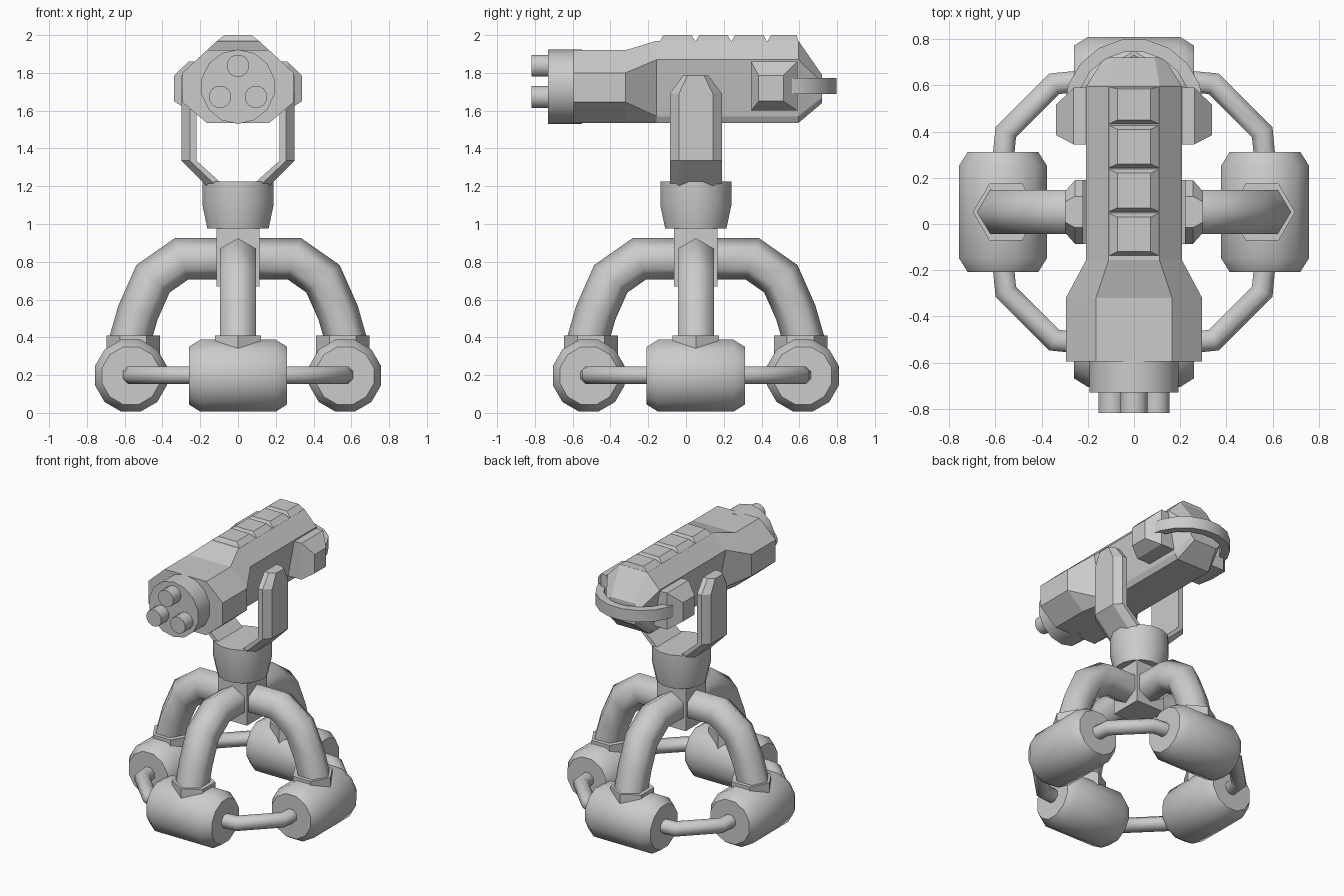
import bpy, bmesh
from math import sin, cos, pi, radians
from mathutils import Vector, Matrix

if "Cube" in bpy.data.objects:
    bpy.data.objects.remove(bpy.data.objects["Cube"])

CY = 0.052                      # y of the turning axis
HUB = Matrix.Translation((0, CY, 0))


def loft(name, rings, smooth=None, matrix=None, closed=True):
    """Skin equal-length rings of points and cap both ends."""
    bm = bmesh.new()
    vs = [[bm.verts.new(p) for p in r] for r in rings]
    n = len(rings[0])
    for a, b in zip(vs, vs[1:]):
        for i in range(n):
            j = (i + 1) % n
            bm.faces.new((a[i], a[j], b[j], b[i]))
    bm.faces.new(vs[0][::-1])
    bm.faces.new(vs[-1])
    if matrix:
        bm.transform(matrix)
    bmesh.ops.recalc_face_normals(bm, faces=bm.faces)
    me = bpy.data.meshes.new(name)
    bm.to_mesh(me)
    bm.free()
    if smooth:
        me.shade_smooth()
        me.set_sharp_from_angle(angle=radians(smooth))
    ob = bpy.data.objects.new(name, me)
    bpy.context.collection.objects.link(ob)
    return ob


def lathe(name, profile, sides, matrix, smooth=40, turn=0.5):
    """Turn (radius, height) pairs about z, then place with matrix."""
    rings = [[(r * cos(2 * pi * (i + turn) / sides), r * sin(2 * pi * (i + turn) / sides), h)
              for i in range(sides)] for r, h in profile]
    return loft(name, rings, smooth, matrix)


def pipe(name, path, normal, section, smooth=None, matrix=None):
    """Sweep a section (along normal, along side) on a planar path with mitred bends."""
    path, n = [Vector(p) for p in path], Vector(normal)
    dirs = [(b - a).normalized() for a, b in zip(path, path[1:])]
    rings = []
    for i, p in enumerate(path):
        d0, d1 = dirs[max(i - 1, 0)], dirs[min(i, len(dirs) - 1)]
        t = (d0 + d1).normalized()
        side = n.cross(t) / t.dot(d1)
        rings.append([p + n * u + side * v for u, v in section])
    return loft(name, rings, smooth, matrix)


def ngon(r, k, turn=0.5):
    return [(r * cos(2 * pi * (i + turn) / k), r * sin(2 * pi * (i + turn) / k)) for i in range(k)]


def rect(y0, y1, z0, z1, x):
    return [(x, y0, z0), (x, y1, z0), (x, y1, z1), (x, y0, z1)]


RY = Matrix.Rotation(pi / 2, 4, 'X')      # z axis -> -y

# Base: four legs, collars, foot drums and linking pipes
for k in range(4):
    M = HUB @ Matrix.Rotation(k * pi / 2, 4, 'Z')
    pipe(f"leg_{k}", [(0.03, 0, 0.815), (0.3, 0, 0.815), (0.45, 0, 0.71), (0.53, 0, 0.53), (0.59, 0, 0.32)],
         (0, 1, 0), ngon(0.11, 6), 65, M)
    lathe(f"leg_collar_{k}", [(0.142, 0.3), (0.142, 0.41)], 6,
          M @ Matrix.Translation((0.555, 0, 0)), None, 0)
    lathe(f"foot_drum_{k}", [(0.158, -0.26), (0.197, -0.2), (0.197, 0.2), (0.158, 0.26)], 12,
          M @ Matrix.Translation((0.567, 0, 0.197)) @ RY)
    pipe(f"foot_link_{k}", [(0.567, 0.22, 0.2), (0.555, 0.345, 0.2), (0.345, 0.555, 0.2), (0.22, 0.567, 0.2)],
         (0, 0, 1), ngon(0.05, 8), 60, M)

# Centre post and swivel cup
loft("centre_post", [[(x, y, z) for x, y in ((-.115, -.115), (.115, -.115), (.115, .115), (-.115, .115))]
                     for z in (0.67, 1.0)], None, HUB)
lathe("swivel_cup", [(0.165, 0.975), (0.192, 1.1), (0.192, 1.225)], 16, HUB)

# Yoke arms: chamfered section bent inward at the foot
for s, side in ((1, "right"), (-1, "left")):
    def sec(xo, xi, z_o, z_i, w):
        xm, zm = xo + (xi - xo) * 0.55, z_o + (z_i - z_o) * 0.55
        return [(s * xi, -w, z_i), (s * xm, -w, zm), (s * xo, -w * 0.65, z_o),
                (s * xo, w * 0.65, z_o), (s * xm, w, zm), (s * xi, w, z_i)]
    loft(f"yoke_arm_{side}", [sec(0.14, 0.07, 1.175, 1.2, 0.138), sec(0.298, 0.22, 1.335, 1.335, 0.138),
                              sec(0.298, 0.22, 1.69, 1.69, 0.138), sec(0.298, 0.22, 1.785, 1.785, 0.068)],
         None, HUB)


# Gun body: half sections mirrored across x, lofted along y
def body_ring(y, half):
    return [(x, y, z) for x, z in half] + [(-x, y, z) for x, z in half[::-1]]


front = [(0.165, 1.92), (0.295, 1.80), (0.295, 1.645), (0.165, 1.535)]
mid = [(0.11, 1.97), (0.207, 1.87), (0.2, 1.6), (0.13, 1.535)]
mid[2] = (0.15, 1.57)
tail = [(0.09, 1.79), (0.13, 1.75), (0.12, 1.67), (0.09, 1.64)]
loft("gun_body", [body_ring(-0.595, front), body_ring(-0.32, front), body_ring(-0.155, mid),
                  body_ring(0.595, mid), body_ring(0.72, tail)])

# Ridge blocks along the top
for i in range(4):
    y0, y1 = -0.14 + 0.19 * i, 0.05 + 0.19 * i
    t0, t1 = y0 + 0.02, y1 - 0.02
    if i == 3:
        y1, t1 = 0.595, 0.585
    loft(f"top_ridge_{i}", [
        [(-.115, y0, 1.965), (.115, y0, 1.965), (.115, y1, 1.965), (-.115, y1, 1.965)],
        [(-.072, t0, 2.0), (.072, t0, 2.0), (.072, t1, 2.0), (-.072, t1, 2.0)]])

# Muzzle disc and three barrels
lathe("muzzle_disc", [(0.197, 0.55), (0.197, 0.73)], 14, Matrix.Translation((0, 0, 1.727)) @ RY)
for i, (x, z) in enumerate(((0, 1.838), (-0.095, 1.673), (0.095, 1.673))):
    lathe(f"barrel_{i}", [(0.06, 0.7), (0.06, 0.818)], 12, Matrix.Translation((x, 0, z)) @ RY)

# Rear side boxes
for s, side in ((1, "right"), (-1, "left")):
    loft(f"side_box_{side}", [rect(0.345, 0.59, 1.6, 1.86, s * 0.1), rect(0.345, 0.59, 1.6, 1.86, s * 0.262),
                              rect(0.385, 0.515, 1.65, 1.785, s * 0.338)])

# Rear curved handle band
arc = [(0.275 * cos(radians(a)), 0.5 + 0.275 * sin(radians(a)), 1.73) for a in range(0, 181, 20)]
pipe("rear_handle", arc, (0, 0, 1), [(-.042, -.027), (.042, -.027), (.042, .027), (-.042, .027)], 35)
